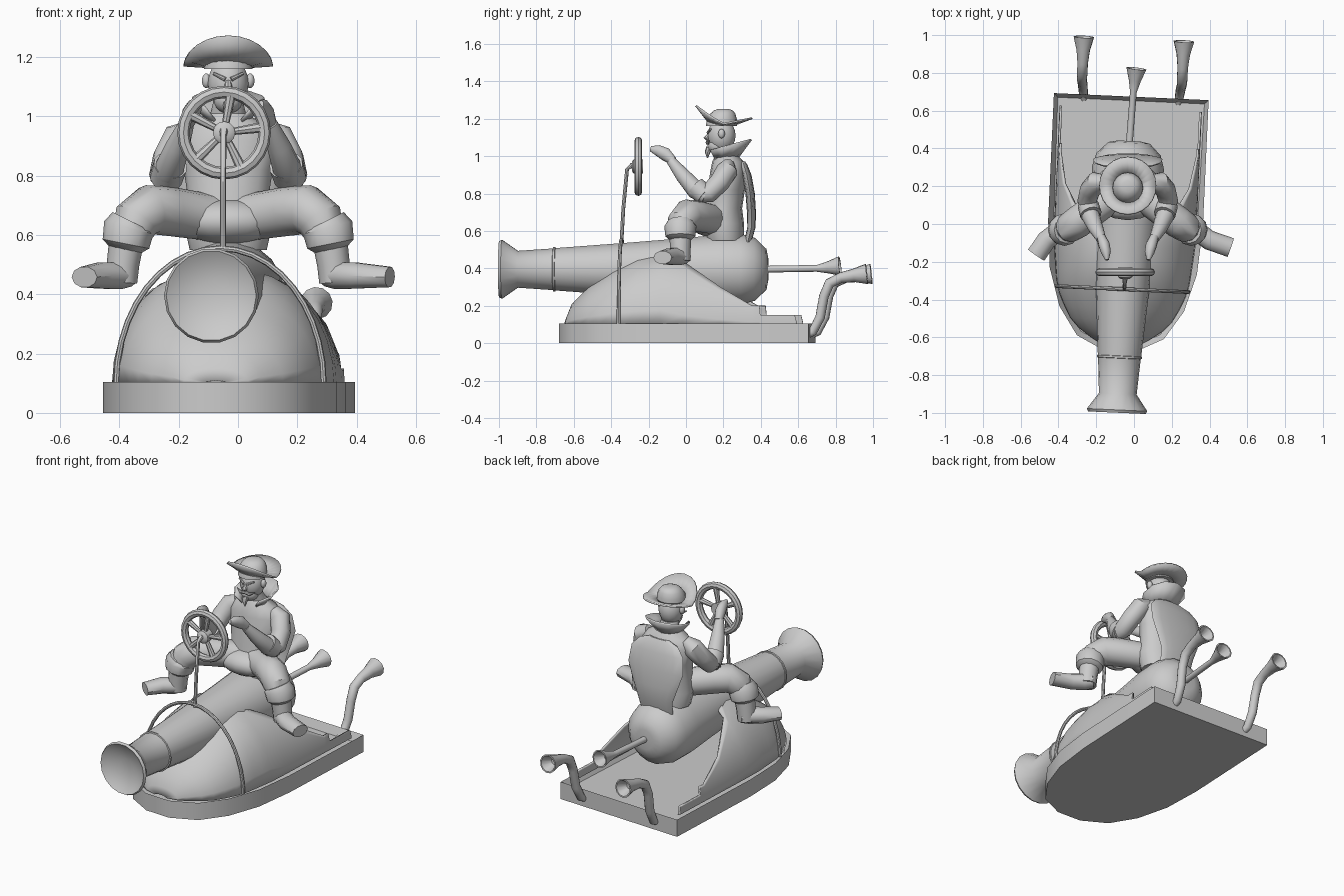
import bpy, bmesh
from math import sin, cos, pi, radians, asin
from mathutils import Vector, Matrix, Quaternion

if "Cube" in bpy.data.objects:
    bpy.data.objects.remove(bpy.data.objects["Cube"])

grey = bpy.data.materials.new("plain_grey")
grey.use_nodes = True
grey.diffuse_color = (0.6, 0.6, 0.6, 1)
grey.node_tree.nodes["Principled BSDF"].inputs["Base Color"].default_value = (0.6, 0.6, 0.6, 1)

# The vehicle is turned a little; the rider sits straight
HULL = Matrix.Translation((-0.045, 0, 0)) @ Matrix.Rotation(radians(-2.6), 4, "Z")
MAN = Matrix.Translation((-0.033, 0, 0))
ALONG_Y = Matrix.Rotation(radians(-90), 4, "X")
parts = []


def finish(name, bm, mat):
    bmesh.ops.transform(bm, matrix=mat, verts=bm.verts)
    bmesh.ops.recalc_face_normals(bm, faces=bm.faces)
    me = bpy.data.meshes.new(name)
    bm.to_mesh(me)
    bm.free()
    ob = bpy.data.objects.new(name, me)
    bpy.context.collection.objects.link(ob)
    me.materials.append(grey)
    parts.append(ob)
    return ob


def sweep(name, pts, radii, mat=MAN, sides=12, flat=False, bore=0):
    """Skin round or oval rings along a path; flat keeps rings level."""
    pts = [Vector(p) for p in pts]
    radii = [r if isinstance(r, tuple) else (r, r) for r in radii]
    rings, q, last = [], Quaternion(), None
    for i, p in enumerate(pts):
        if not flat:
            t = (pts[min(i + 1, len(pts) - 1)] - pts[max(i - 1, 0)]).normalized()
            q = last.rotation_difference(t) @ q if last else t.to_track_quat("Z", "Y")
            last = t
        rings.append((p, q.copy(), radii[i]))
    if bore:
        p, q, r = rings[-1]
        rings.append((p, q, (r[0] * 0.85, r[1] * 0.85)))
        rings.append((p - q @ Vector((0, 0, bore)), q, (r[0] * 0.35, r[1] * 0.35)))
    bm = bmesh.new()
    loops = []
    for p, q, (a, b) in rings:
        loops.append([bm.verts.new(p + q @ Vector((a * cos(2 * pi * k / sides), b * sin(2 * pi * k / sides), 0)))
                      for k in range(sides)])
    for lo, hi in zip(loops, loops[1:]):
        for k in range(sides):
            n = (k + 1) % sides
            bm.faces.new((lo[k], lo[n], hi[n], hi[k]))
    bm.faces.new(loops[0])
    bm.faces.new(loops[-1])
    return finish(name, bm, mat)


def stack(name, rows, mat=MAN, sides=16):
    """Level ovals: height, y centre, x radius, y radius."""
    return sweep(name, [(0, y, z) for z, y, a, b in rows], [(a, b) for z, y, a, b in rows], mat, sides, True)


def ball(name, loc, size, mat=MAN):
    bm = bmesh.new()
    bmesh.ops.create_uvsphere(bm, u_segments=14, v_segments=10, radius=1)
    return finish(name, bm, mat @ Matrix.Translation(loc) @ Matrix.Diagonal((*size, 1)))


def interp(table, x):
    for (x0, v0), (x1, v1) in zip(table, table[1:]):
        if x <= x1:
            return v0 + (v1 - v0) * (x - x0) / (x1 - x0)
    return table[-1][1]


# Tray-shaped base with a raised rim
half = [(0.41, 0.675), (0.41, 0), (0.39, -0.25), (0.33, -0.45), (0.23, -0.6), (0.08, -0.675)]
outline = half + [(-x, y) for x, y in reversed(half)]
bm = bmesh.new()
floor = bm.faces.new([bm.verts.new((x, y, 0)) for x, y in outline])
top = bmesh.ops.extrude_face_region(bm, geom=[floor])["geom"]
bmesh.ops.translate(bm, vec=(0, 0, 0.105), verts=[v for v in top if isinstance(v, bmesh.types.BMVert)])
deck = [f for f in top if isinstance(f, bmesh.types.BMFace)]
bmesh.ops.recalc_face_normals(bm, faces=bm.faces)
bmesh.ops.inset_region(bm, faces=deck, thickness=0.03)
bmesh.ops.translate(bm, vec=(0, 0, -0.05), verts=deck[0].verts)
finish("base_tray", bm, HULL)

# Domed hood, open at the back, with stepped side walls
width = [(-0.65, 0.04), (-0.635, 0.11), (-0.58, 0.205), (-0.5, 0.28), (-0.35, 0.35), (-0.1, 0.377), (0.61, 0.377)]
height = [(-0.65, 0.01), (-0.635, 0.05), (-0.61, 0.11), (-0.51, 0.21), (-0.38, 0.3), (-0.25, 0.365), (-0.14, 0.388),
          (0.61, 0.42)]
cut = [(-0.12, 0.388), (0, 0.335), (0.2, 0.2), (0.37, 0.1), (0.41, 0.1), (0.415, 0.05), (0.6, 0.05), (0.61, 0.01)]
stations = [-0.65, -0.635, -0.61, -0.56, -0.51, -0.45, -0.38, -0.31, -0.25, -0.18] + [c[0] for c in cut]
bm = bmesh.new()
for s in (-1, 1):
    prev = None
    for y in stations:
        w, h = interp(width, y), interp(height, y)
        end = pi / 2 if y <= -0.12 else asin(min(1, interp(cut, y) / h))
        angles = [end * k / 8 for k in range(9)]
        row = [bm.verts.new((s * w * max(0, cos(a)) ** 0.85, y, 0.1 + h * sin(a))) for a in angles]
        if prev:
            for k in range(8):
                bm.faces.new((prev[k], prev[k + 1], row[k + 1], row[k]))
        prev = row
bmesh.ops.remove_doubles(bm, verts=bm.verts, dist=0.0005)
hood = finish("hood", bm, HULL)
hood.modifiers.new("thickness", "SOLIDIFY").thickness = 0.012

# Cannon body: distance along y and radius
barrel = [(-0.96, 0.05), (-0.98, 0.12), (-1.0, 0.152), (-0.985, 0.16), (-0.9, 0.1), (-0.712, 0.113), (-0.71, 0.12),
          (-0.7, 0.12), (-0.698, 0.115), (-0.3, 0.145), (0, 0.17), (0.18, 0.188), (0.3, 0.19), (0.37, 0.17),
          (0.43, 0.11), (0.44, 0.06)]
sweep("cannon", [(0, 0, y) for y, r in barrel], [r for y, r in barrel],
      HULL @ Matrix.Translation((0, 0, 0.395)) @ ALONG_Y, 18, True)
sweep("breech_horn", [(0, 0.4, 0.395), (0.01, 0.7, 0.4), (0.015, 0.76, 0.405), (0.02, 0.825, 0.412)],
      [0.018, 0.018, 0.032, 0.053], HULL, bore=0.06)

# Curved exhaust horns at the stern
for s, side in ((-1, "right"), (1, "left")):
    path = [(0.25, 0.65, 0.04), (0.255, 0.69, 0.06), (0.26, 0.73, 0.14), (0.265, 0.75, 0.25), (0.265, 0.78, 0.32),
            (0.265, 0.84, 0.35), (0.265, 0.91, 0.362), (0.265, 0.98, 0.37)]
    sweep(side + "_exhaust_horn", [(s * x, y, z) for x, y, z in path],
          [0.02, 0.024, 0.026, 0.026, 0.028, 0.028, 0.036, 0.055], HULL, bore=0.06)

# Strap hoop, steering column and wheel
arc = [pi * k / 20 for k in range(21)]
sweep("strap_hoop", [(0.35 * cos(a), -0.345, 0.1 + 0.455 * sin(a)) for a in arc], [0.01] * 21, HULL, 8)
sweep("steering_column", [(0.01, -0.345, 0.54), (0.01, -0.335, 0.72), (0.01, -0.315, 0.93), (0.01, -0.29, 0.95),
                          (0.01, -0.24, 0.95)], [0.01, 0.01, 0.01, 0.014, 0.014], HULL, 8)
WHEEL = Matrix.Translation((-0.047, -0.255, 0.945))
bpy.ops.mesh.primitive_torus_add(major_segments=24, minor_segments=8, major_radius=0.137, minor_radius=0.021)
rim = bpy.context.object
rim.name = "wheel_rim"
rim.data.transform(WHEEL @ ALONG_Y)
rim.data.materials.append(grey)
parts.append(rim)
sweep("wheel_hub", [(0, -0.035, 0), (0, -0.025, 0), (0, 0.025, 0)], [0.025, 0.038, 0.038], WHEEL)
for k in range(5):
    a = radians(80) + 2 * pi * k / 5
    sweep("wheel_spoke", [(r * cos(a), 0, r * sin(a)) for r in (0.03, 0.135)], [0.012, 0.018], WHEEL, 8)

# Rider's torso, lap and seat back
stack("torso", [(0.55, 0.21, 0.13, 0.1), (0.64, 0.2, 0.15, 0.11), (0.72, 0.2, 0.135, 0.1), (0.82, 0.215, 0.15, 0.1),
                (0.92, 0.225, 0.17, 0.095), (0.97, 0.225, 0.13, 0.085), (1.01, 0.215, 0.06, 0.055), (1.05, 0.2, 0.05, 0.05)])
ball("lap", (0, 0.13, 0.645), (0.17, 0.11, 0.075))
stack("seat_back", [(0.54, 0.33, 0.11, 0.02), (0.62, 0.35, 0.12, 0.022), (0.7, 0.35, 0.15, 0.024),
                    (0.8, 0.343, 0.185, 0.025), (0.9, 0.325, 0.175, 0.025), (0.95, 0.31, 0.13, 0.02),
                    (0.97, 0.305, 0.07, 0.012)])

# Head and face
ball("head", (0, 0.19, 1.11), (0.07, 0.075, 0.09))
ball("jaw", (0, 0.165, 1.055), (0.05, 0.05, 0.045))
sweep("nose", [(0, 0.13, 1.125), (0, 0.108, 1.095), (0, 0.12, 1.085)], [0.008, 0.015, 0.008], sides=8)
sweep("goatee", [(0, 0.125, 1.045), (0, 0.115, 1.02), (0, 0.115, 0.99)], [0.018, 0.015, 0.003], sides=8)
for s, side in ((-1, "right"), (1, "left")):
    ball(side + "_ear", (s * 0.074, 0.19, 1.12), (0.015, 0.018, 0.025))
    sweep(side + "_moustache", [(0, 0.115, 1.075), (s * 0.03, 0.115, 1.07), (s * 0.06, 0.125, 1.085)],
          [0.01, 0.01, 0.002], sides=8)
    sweep(side + "_eyebrow", [(s * 0.01, 0.117, 1.125), (s * 0.05, 0.132, 1.145)], [0.008, 0.005], sides=8)


# Thin flared sheets: upturned hat brim and high collar
def flare(name, inner, outer, angles, closed):
    bm = bmesh.new()
    rows = [[bm.verts.new(f(a)) for a in angles] for f in (inner, outer)]
    n = len(angles)
    for k in range(n if closed else n - 1):
        m = (k + 1) % n
        bm.faces.new((rows[0][k], rows[0][m], rows[1][m], rows[1][k]))
    finish(name, bm, MAN).modifiers.new("thickness", "SOLIDIFY").thickness = 0.01


def brim_edge(a):
    rise = 0.095 * max(0, -sin(a)) ** 1.2 + 0.03 * max(0, sin(a))
    return (0.15 * cos(a), 0.205 + 0.148 * sin(a), 1.178 + rise)


flare("hat_brim", lambda a: (0.06 * cos(a), 0.195 + 0.06 * sin(a), 1.172), brim_edge,
      [2 * pi * k / 24 for k in range(24)], True)
stack("hat_crown", [(1.16, 0.19, 0.082, 0.084), (1.2, 0.192, 0.08, 0.08), (1.228, 0.197, 0.066, 0.066),
                    (1.243, 0.2, 0.052, 0.052), (1.252, 0.2, 0.03, 0.03)])
flare("collar", lambda a: (0.06 * cos(a), 0.205 + 0.06 * sin(a), 0.985),
      lambda a: (0.122 * cos(a), 0.225 + 0.12 * sin(a), 1.06 + 0.032 * sin(a)),
      [radians(-50 + 35 * k) for k in range(9)], False)

# Arms, legs and boots
for s, side in ((-1, "right"), (1, "left")):
    def limb(name, path, radii, sides=12):
        sweep(side + "_" + name, [(s * x, y, z) for x, y, z in path], radii, MAN, sides)

    limb("upper_arm", [(0.12, 0.225, 0.955), (0.165, 0.22, 0.925), (0.2, 0.18, 0.86), (0.215, 0.12, 0.8), (0.21, 0.07, 0.79)],
         [0.035, 0.058, 0.055, 0.052, 0.04])
    limb("forearm", [(0.215, 0.11, 0.785), (0.2, 0.05, 0.82), (0.17, -0.02, 0.9), (0.14, -0.08, 0.975)],
         [0.045, 0.05, 0.04, 0.026])
    limb("sleeve_cuff", [(0.21, 0.1, 0.79), (0.195, 0.05, 0.835)], [0.056, 0.058])
    limb("hand", [(0.14, -0.07, 0.975), (0.125, -0.11, 1.01), (0.115, -0.15, 1.03), (0.11, -0.19, 1.04)],
         [0.024, (0.03, 0.036), (0.026, 0.03), (0.01, 0.014)])
    limb("trouser_leg", [(0.0, 0.17, 0.655), (0.1, 0.13, 0.665), (0.2, 0.06, 0.68), (0.265, 0.01, 0.685),
                         (0.31, -0.02, 0.65), (0.335, -0.03, 0.58)], [0.075, 0.08, 0.083, 0.085, 0.08, 0.06])
    limb("boot_cuff", [(0.325, -0.03, 0.645), (0.335, -0.03, 0.625), (0.345, -0.03, 0.57), (0.35, -0.03, 0.55)],
         [0.072, 0.086, 0.08, 0.055])
    limb("boot_shaft", [(0.34, -0.03, 0.6), (0.355, -0.03, 0.5), (0.36, -0.03, 0.44)], [0.06, 0.055, 0.053])
    tx, ty = (0.485, -0.165) if s < 0 else (0.545, -0.125)
    limb("boot_foot", [(0.335, -0.005, 0.465), (0.37, -0.04, 0.463), (0.43, -0.085, 0.463), (tx, ty, 0.458)],
         [(0.045, 0.04), (0.052, 0.048), (0.052, 0.046), (0.052, 0.036)], 10)

# Smooth shading with sharp edges kept
bpy.ops.object.select_all(action="DESELECT")
for ob in parts:
    ob.select_set(True)
bpy.context.view_layer.objects.active = parts[0]
bpy.ops.object.shade_smooth_by_angle(angle=radians(40))
